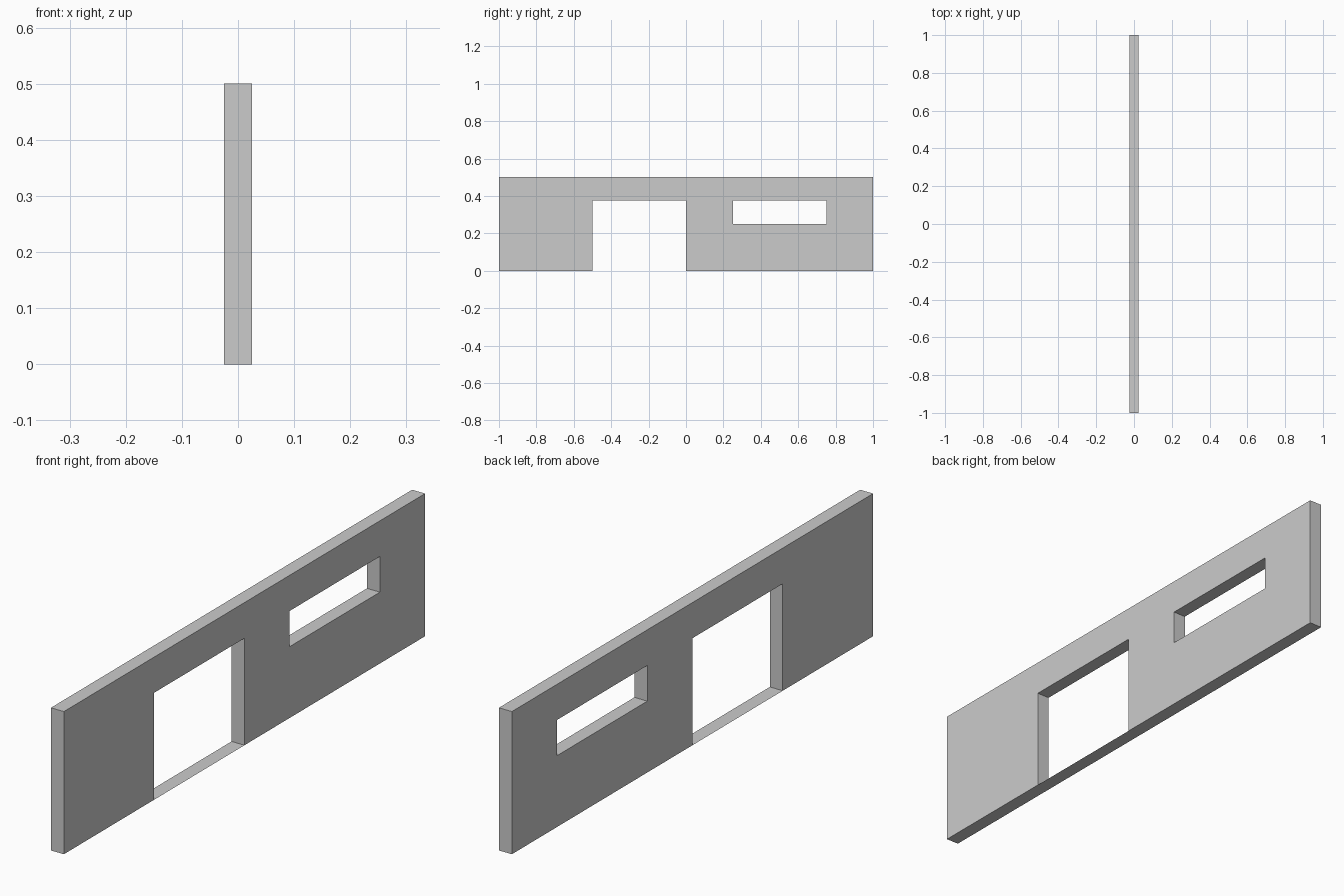
import bpy, bmesh
from mathutils import Vector

if "Cube" in bpy.data.objects:
    bpy.data.objects.remove(bpy.data.objects["Cube"])

THICK = 0.05
HEIGHT = 0.5
HEAD = 0.375                      # shared top of door and window
DOOR = (-0.5, 0.0)                # y range of the doorway
WINDOW = (0.25, 0.75)             # y range of the window
SILL = 0.25


def add_object(name, bm):
    mesh = bpy.data.meshes.new(name)
    bm.to_mesh(mesh)
    bm.free()
    obj = bpy.data.objects.new(name, mesh)
    bpy.context.collection.objects.link(obj)
    return obj


def add_loop(bm, points):
    """Closed loop of edges in the y-z plane on the wall's -x side."""
    verts = [bm.verts.new((-THICK / 2, y, z)) for y, z in points]
    return [bm.edges.new((v, verts[i - 1])) for i, v in enumerate(verts)]


# Wall: outline notched by the doorway, with a window hole, then extruded
bm = bmesh.new()
edges = add_loop(bm, [(-1, 0), (DOOR[0], 0), (DOOR[0], HEAD), (DOOR[1], HEAD),
                      (DOOR[1], 0), (1, 0), (1, HEIGHT), (-1, HEIGHT)])
edges += add_loop(bm, [(WINDOW[0], SILL), (WINDOW[1], SILL),
                       (WINDOW[1], HEAD), (WINDOW[0], HEAD)])
bmesh.ops.triangle_fill(bm, edges=edges, use_beauty=True, normal=(-1, 0, 0))
ext = bmesh.ops.extrude_face_region(bm, geom=bm.faces[:], use_keep_orig=True)
moved = [g for g in ext["geom"] if isinstance(g, bmesh.types.BMVert)]
bmesh.ops.translate(bm, verts=moved, vec=Vector((THICK, 0, 0)))
bmesh.ops.recalc_face_normals(bm, faces=bm.faces[:])
add_object("wall", bm)

# Threshold: flat sheet closing the underside across the doorway
bm = bmesh.new()
bm.faces.new([bm.verts.new((x * THICK / 2, y, 0)) for x, y in
              ((-1, DOOR[0]), (1, DOOR[0]), (1, DOOR[1]), (-1, DOOR[1]))])
add_object("door_threshold", bm)
